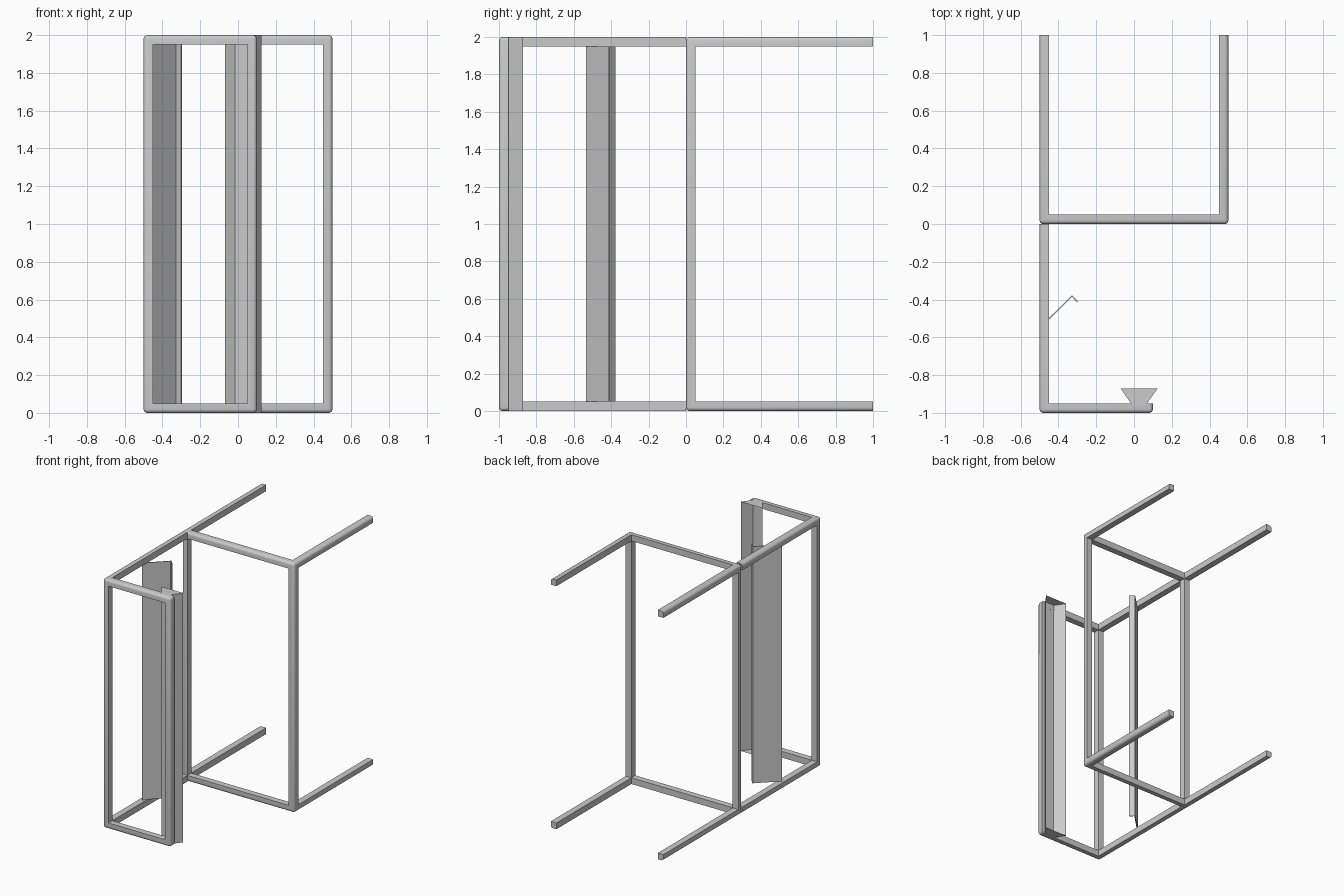
import bpy, bmesh
from mathutils import Vector

if "Cube" in bpy.data.objects:
    bpy.data.objects.remove(bpy.data.objects["Cube"])

T = 0.05      # beam thickness
R = 0.02      # rounding of outer edges
H = 2.0


def make_obj(name, bm):
    bmesh.ops.recalc_face_normals(bm, faces=bm.faces)
    mesh = bpy.data.meshes.new(name)
    bm.to_mesh(mesh)
    bm.free()
    ob = bpy.data.objects.new(name, mesh)
    bpy.context.collection.objects.link(ob)
    return ob


def box_bm(lo, hi):
    bm = bmesh.new()
    bmesh.ops.create_cube(bm, size=1)
    lo, hi = Vector(lo), Vector(hi)
    for v in bm.verts:
        v.co = Vector([lo[i] if v.co[i] < 0 else hi[i] for i in range(3)])
    return bm


def frame(name, x0, x1, y0, y1, cut_x1):
    """Rounded block hollowed along all three axes, leaving only its beams."""
    bm = box_bm((x0, y0, 0), (x1, y1, H))
    edges = [e for e in bm.edges if not any(abs(v.co.y - y1) < 1e-5 for v in e.verts)]
    # include the long edges running to the square-cut rear end
    edges += [e for e in bm.edges if abs(e.verts[0].co.y - e.verts[1].co.y) > 0.1]
    bmesh.ops.bevel(bm, geom=edges, offset=R, segments=4, profile=0.5, affect='EDGES')
    ob = make_obj(name, bm)
    big = 0.3
    cuts = [((x0 - big, y0 + T, T), (x1 + big, y1 + big, H - T)),
            ((x0 + T, y0 - big, T), (x1 - T, y1 + big, H - T)),
            ((x0 + T, y0 + T, -big), (cut_x1, y1 + big, H + big))]
    helpers = []
    for i, (lo, hi) in enumerate(cuts):
        c = make_obj(f"cutter_{i}", box_bm(lo, hi))
        c.hide_render = True
        m = ob.modifiers.new("cut", 'BOOLEAN')
        m.operation, m.solver, m.object = 'DIFFERENCE', 'EXACT', c
        helpers.append(c)
    bpy.context.view_layer.objects.active = ob
    for m in list(ob.modifiers):
        bpy.ops.object.modifier_apply(modifier=m.name)
    for c in helpers:
        bpy.data.objects.remove(c)
    bpy.ops.object.select_all(action='DESELECT')
    ob.select_set(True)
    bpy.ops.object.shade_smooth_by_angle(angle=0.6)
    return ob


def sheet(name, pts, z0, z1, caps=False):
    """Vertical sheet following an open plan profile, with optional end caps."""
    bm = bmesh.new()
    low = [bm.verts.new((x, y, z0)) for x, y in pts]
    top = [bm.verts.new((x, y, z1)) for x, y in pts]
    for i in range(len(pts) - 1):
        bm.faces.new((low[i], low[i + 1], top[i + 1], top[i]))
    if caps:
        bm.faces.new(low[::-1])
        bm.faces.new(top)
    return make_obj(name, bm)


# Wide rear frame and narrow front frame
frame("rear_frame", -0.5, 0.5, 0, 1, 0.5 - T)
frame("front_frame", -0.5, 0.1, -1, 0, 0.4)

# Open-backed tapered channel behind the front post
sheet("tapered_channel", [(-0.07, -0.872), (-0.015, -0.951), (0.068, -0.951), (0.124, -0.872)],
      0, H, caps=True)

# Thin angled deflector plate with a folded lip
plate = sheet("deflector_plate", [(-0.48, -0.532), (-0.328, -0.382), (-0.299, -0.411)], T, H - T)
s = plate.modifiers.new("thickness", 'SOLIDIFY')
s.thickness = 0.008
s.offset = 0
